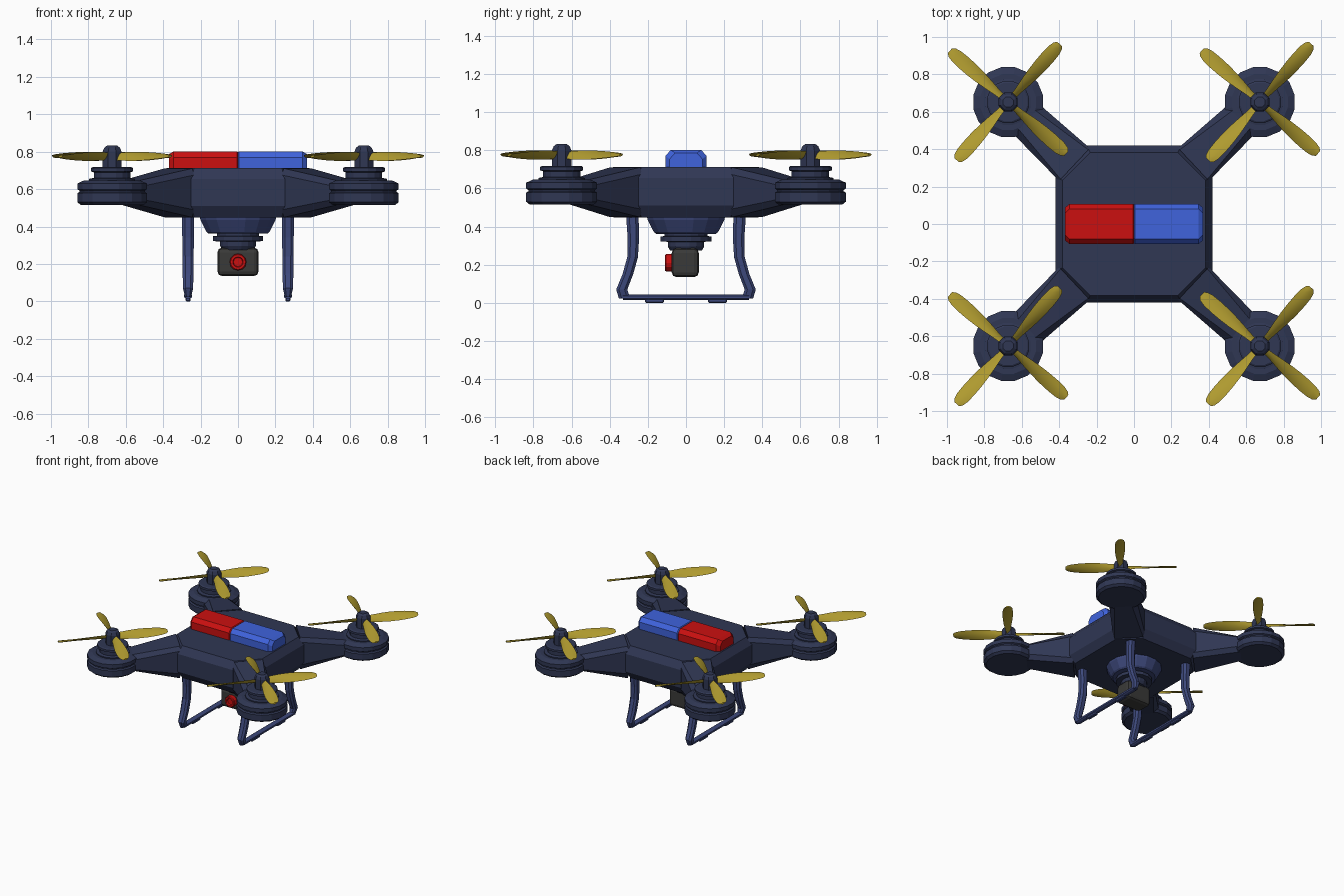
import bpy, bmesh, math
from mathutils import Vector, Matrix

if "Cube" in bpy.data.objects:
    bpy.data.objects.remove(bpy.data.objects["Cube"])


def mat(name, rgb):
    m = bpy.data.materials.new(name)
    m.diffuse_color = (*rgb, 1)
    m.use_nodes = True
    m.node_tree.nodes["Principled BSDF"].inputs["Base Color"].default_value = m.diffuse_color
    return m


NAVY = mat("navy", (0.029, 0.038, 0.088))
INDIGO = mat("indigo", (0.047, 0.066, 0.20))
GOLD = mat("gold", (0.45, 0.34, 0.03))
RED = mat("red", (0.60, 0.005, 0.005))
BLUE = mat("blue", (0.05, 0.125, 0.72))
GREY = mat("charcoal", (0.042, 0.042, 0.040))


def finish(bm, name, material, smooth=None):
    bmesh.ops.recalc_face_normals(bm, faces=bm.faces[:])
    me = bpy.data.meshes.new(name)
    bm.to_mesh(me)
    bm.free()
    me.materials.append(material)
    ob = bpy.data.objects.new(name, me)
    bpy.context.collection.objects.link(ob)
    if smooth:
        bpy.ops.object.select_all(action='DESELECT')
        ob.select_set(True)
        bpy.context.view_layer.objects.active = ob
        bpy.ops.object.shade_smooth_by_angle(angle=math.radians(smooth))
    return ob


def add_loft(bm, rings):
    vs = [[bm.verts.new(p) for p in r] for r in rings]
    n = len(vs[0])
    for a, b in zip(vs, vs[1:]):
        for i in range(n):
            j = (i + 1) % n
            bm.faces.new((a[i], a[j], b[j], b[i]))
    bm.faces.new(vs[0][::-1])
    bm.faces.new(vs[-1])


def loft(name, rings, material, smooth=None):
    bm = bmesh.new()
    add_loft(bm, rings)
    return finish(bm, name, material, smooth)


def lathe(name, profile, material, centre=(0, 0), n=16):
    rings = [[(centre[0] + r * math.cos(math.tau * (i + .5) / n),
               centre[1] + r * math.sin(math.tau * (i + .5) / n), z)
              for i in range(n)] for r, z in profile]
    return loft(name, rings, material)


def box(name, lo, hi, bevel, material, segments=1):
    bm = bmesh.new()
    lo, hi = Vector(lo), Vector(hi)
    bmesh.ops.create_cube(bm, size=1, matrix=Matrix.Translation((lo + hi) / 2)
                          @ Matrix.Diagonal((*(hi - lo), 1)))
    bmesh.ops.bevel(bm, geom=bm.edges[:], offset=bevel, segments=segments,
                    affect='EDGES', profile=0.5)
    return finish(bm, name, material)


# Central hull: octagon outline stacked in four layers
LAYERS = [(0.04, 0.448), (0, 0.51), (0, 0.655), (0.038, 0.712)]


def octagon(inset, z):
    a, b = 0.42 - inset, 0.25 - inset * 0.41
    return [(a, -b, z), (a, b, z), (b, a, z), (-b, a, z),
            (-a, b, z), (-a, -b, z), (-b, -a, z), (b, -a, z)]


loft("hull", [octagon(i, z) for i, z in LAYERS], NAVY)


# Arm cross-section, across the arm and up
def arm_ring(p, ax, half_w, inset, zs):
    side = Vector((-ax.y, ax.x, 0))
    ws = [half_w - inset, half_w, half_w, half_w - inset]
    pts = [p + side * w + Vector((0, 0, z)) for w, z in zip(ws, zs)]
    return pts + [p - side * w + Vector((0, 0, z)) for w, z in zip(ws[::-1], zs[::-1])]


# Propeller blade stations: radius, chord, pitch in degrees
BLADE = [(0.03, 0.05, 55), (0.08, 0.058, 50), (0.14, 0.072, 42), (0.20, 0.082, 35),
         (0.26, 0.086, 29), (0.32, 0.084, 23), (0.37, 0.076, 18), (0.40, 0.060, 15),
         (0.415, 0.034, 14)]


def blade_rings(angle, centre):
    rot = Matrix.Translation(centre) @ Matrix.Rotation(angle, 4, 'Z')
    rings = []
    for r, c, pitch in BLADE:
        tilt = Matrix.Rotation(math.radians(pitch), 4, 'X')
        rings.append([rot @ (Vector((r, 0, 0)) + tilt @ Vector((0, y * c, z)))
                      for y, z in ((-.5, 0), (-.2, -.006), (.2, -.006),
                                   (.5, 0), (.2, .006), (-.2, .006))])
    return rings


POD = [(0.170, 0.515), (0.19, 0.530), (0.19, 0.578), (0.178, 0.585), (0.178, 0.592),
       (0.19, 0.599), (0.19, 0.630), (0.152, 0.647)]
MOTOR = [(0.125, 0.640), (0.125, 0.655), (0.100, 0.660), (0.100, 0.690),
         (0.115, 0.695), (0.115, 0.712), (0.105, 0.718)]
SHAFT = [(0.055, 0.70), (0.055, 0.800), (0.045, 0.822), (0.030, 0.832)]

for sx, xname in ((-1, "left"), (1, "right")):
    for sy, yname in ((-1, "front"), (1, "back")):
        tag = f"{yname}_{xname}"
        c = Vector((0.673 * sx, 0.652 * sy, 0))
        start = Vector((0.318 * sx, 0.318 * sy, 0))
        ax = (c - start).normalized()
        # Arm, rotor pod, motor, shaft
        loft(f"{tag}_arm",
             [arm_ring(start, ax, 0.12, 0.012, (0.449, 0.49, 0.675, 0.711)),
              arm_ring(c - ax * 0.12, ax, 0.105, 0.04, (0.518, 0.545, 0.615, 0.643))],
             NAVY)
        lathe(f"{tag}_rotor_pod", POD, NAVY, c)
        lathe(f"{tag}_motor", MOTOR, NAVY, c)
        lathe(f"{tag}_shaft", SHAFT, NAVY, c, 8)
        # Four-blade propeller
        bm = bmesh.new()
        for k in range(4):
            add_loft(bm, blade_rings(math.radians(48.5 + 90 * k), (c.x, c.y, 0.775)))
        finish(bm, f"{tag}_propeller", GOLD, 40)

# Landing gear: swept octagonal legs joined by a bottom bar
LEG = [(0.282, 0.47, .032, .033), (0.276, 0.34, .031, .030), (0.280, 0.24, .030, .028),
       (0.305, 0.15, .029, .028), (0.337, 0.07, .027, .029), (0.322, 0.022, .016, .030)]


def oct_section(u, v):
    k = 0.5
    return [(u, -v * k), (u, v * k), (u * k, v), (-u * k, v),
            (-u, v * k), (-u, -v * k), (-u * k, -v), (u * k, -v)]


for sx, xname in ((-1, "left"), (1, "right")):
    x0 = 0.267 * sx
    for sy, yname in ((-1, "front"), (1, "back")):
        loft(f"{yname}_{xname}_leg",
             [[(x0 + a, sy * y + b, z) for a, b in oct_section(u, v)]
              for y, z, u, v in LEG], INDIGO)
        # Foot pad
        ys = sorted((sy * 0.115, sy * 0.215))
        box(f"{yname}_{xname}_foot_pad", (x0 - .014, ys[0], 0), (x0 + .014, ys[1], .03),
            0.005, INDIGO)
    loft(f"{xname}_skid_bar",
         [[(x0 + a, y, 0.029 + b) for a, b in oct_section(.022, .014)]
          for y in (-0.33, 0.33)], INDIGO)

# Camera mount under the hull
lathe("mount_cone", [(0.21, 0.46), (0.205, 0.435), (0.172, 0.372), (0.160, 0.362)], INDIGO)
lathe("mount_plate", [(0.115, 0.37), (0.115, 0.350), (0.136, 0.348), (0.136, 0.322),
                      (0.097, 0.320), (0.097, 0.295), (0.085, 0.275)], NAVY)

# Camera body and lens (stepped ring facing the front)
box("camera_body", (-0.11, -0.075, 0.135), (0.11, 0.067, 0.287), 0.025, GREY, 2)
LENS = [(0.045, -0.06), (0.045, -0.105), (0.040, -0.111), (0.028, -0.111), (0.024, -0.098)]
loft("camera_lens",
     [[(r * math.cos(math.tau * i / 12), y, 0.21 + r * math.sin(math.tau * i / 12))
       for i in range(12)] for r, y in LENS], RED)


# Two-colour light bar on top, chamfered along the sides and outer ends
def light_half(name, s, length, material):
    def ring(x, dy, dz):
        w, t = 0.108 - dy, 0.802 - dz
        return [(s * x, -w, 0.70), (s * x, -w, t - .032), (s * x, -w + .028, t),
                (s * x, w - .028, t), (s * x, w, t - .032), (s * x, w, 0.70)]
    loft(name, [ring(0.0, .006, .006), ring(0.006, 0, 0), ring(length - .025, 0, 0),
                ring(length, .022, .016)], material)


light_half("red_light", -1, 0.37, RED)
light_half("blue_light", 1, 0.37, BLUE)
